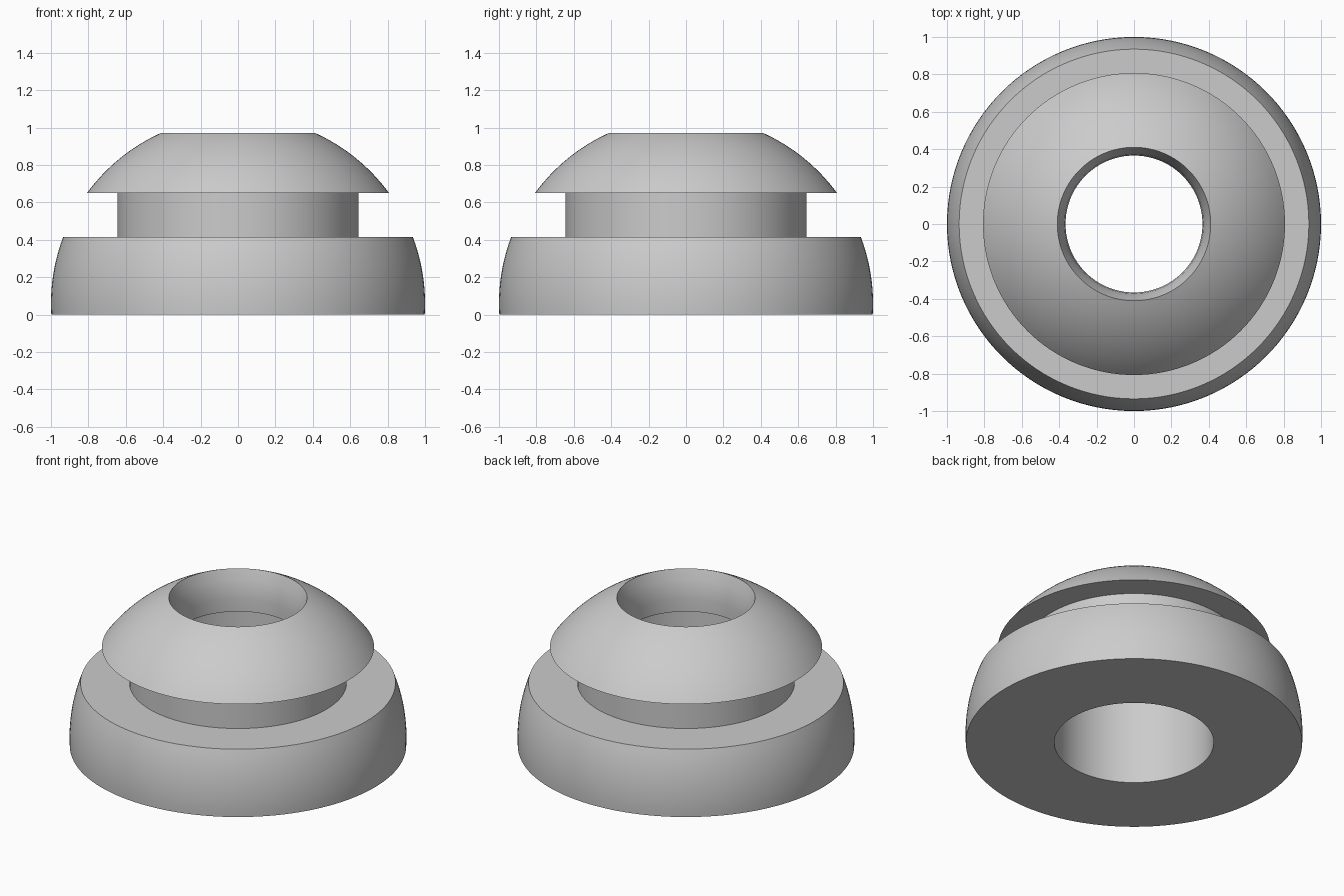
import bpy, bmesh, math

cube = bpy.data.objects.get("Cube")
if cube:
    bpy.data.objects.remove(cube, do_unlink=True)

SEGMENTS = 128
CENTRE_Z = 0.06   # centre of the sphere that shapes base and cap


def dome(z_low, z_high, steps):
    """Points on the unit sphere between two heights, as (radius, z)."""
    a = math.asin(z_low - CENTRE_Z)
    b = math.asin(z_high - CENTRE_Z)
    angles = [a + (b - a) * i / steps for i in range(steps + 1)]
    return [(math.cos(t), CENTRE_Z + math.sin(t)) for t in angles]


def revolve(name, profile, material):
    """Spin a closed (radius, z) outline around the z axis."""
    bm = bmesh.new()
    verts = [bm.verts.new((r, 0, z)) for r, z in profile]
    edges = [bm.edges.new((v, verts[i - 1])) for i, v in enumerate(verts)]
    bmesh.ops.spin(bm, geom=verts + edges, cent=(0, 0, 0), axis=(0, 0, 1),
                   angle=math.tau, steps=SEGMENTS, use_duplicate=False)
    bmesh.ops.remove_doubles(bm, verts=bm.verts, dist=1e-4)
    bmesh.ops.recalc_face_normals(bm, faces=bm.faces)
    mesh = bpy.data.meshes.new(name)
    bm.to_mesh(mesh)
    bm.free()
    mesh.materials.append(material)
    obj = bpy.data.objects.new(name, mesh)
    bpy.context.collection.objects.link(obj)
    bpy.ops.object.select_all(action='DESELECT')
    obj.select_set(True)
    bpy.context.view_layer.objects.active = obj
    bpy.ops.object.shade_smooth_by_angle(angle=math.radians(30))
    return obj


# Rubber colour
grey = bpy.data.materials.new("light_grey")
grey.use_nodes = True
colour = (0.6, 0.6, 0.6, 1)
grey.diffuse_color = colour
grey.node_tree.nodes["Principled BSDF"].inputs["Base Color"].default_value = colour

# Outer shape: rounded base, groove, domed cap
base_side = dome(0, 0.415, 12)
groove = [(0.645, 0.415), (0.645, 0.65)]
cap_side = dome(0.65, 0.972, 16)

# Bore: flared mouth, narrow throat, ledge, wide lower hole
bore = [(0.387, 0.91), (0.372, 0.85), (0.366, 0.79), (0.366, 0.71),
        (0.473, 0.71), (0.473, 0)]

revolve("grommet_body", base_side + groove + cap_side + bore, grey)
